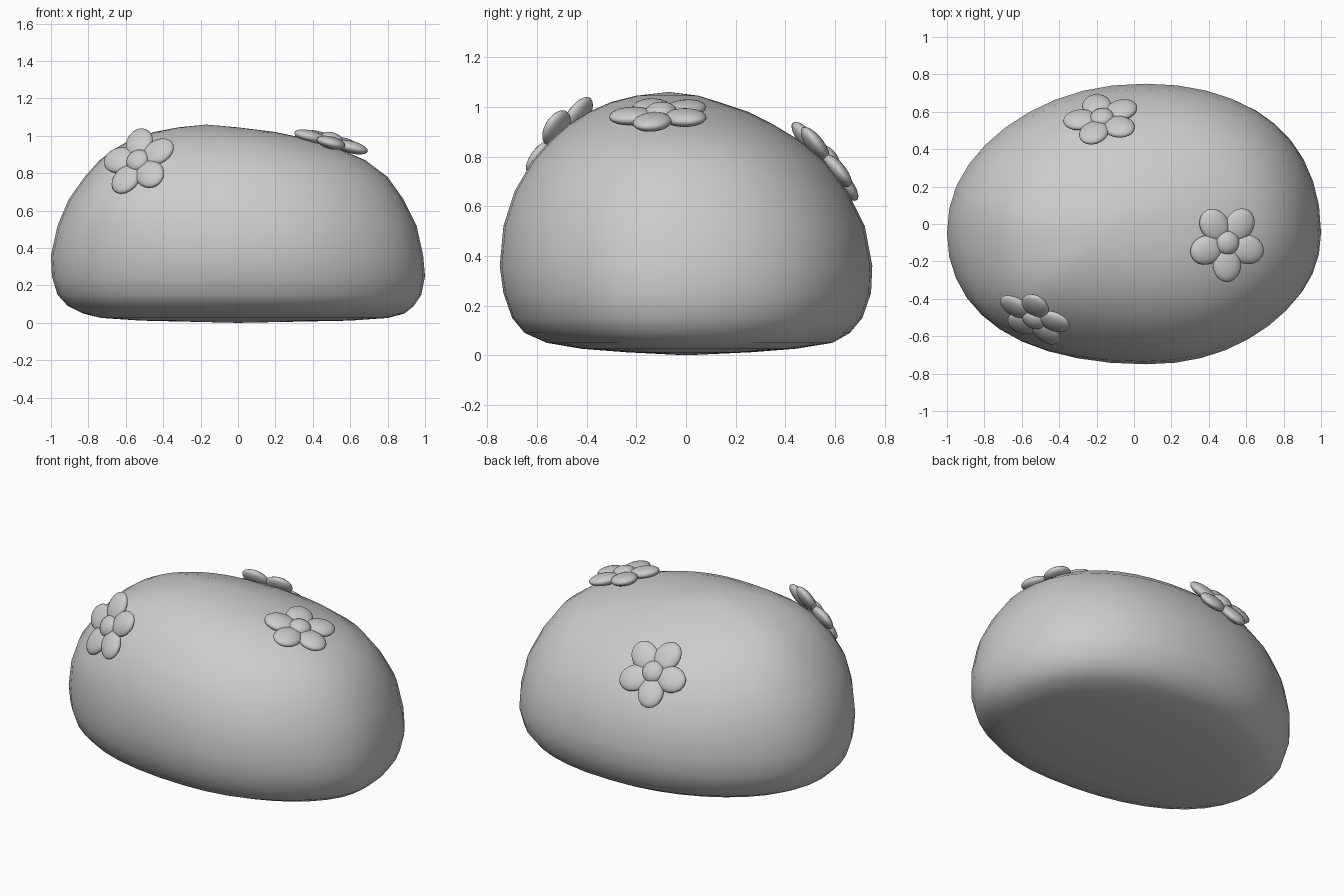
import bpy
import bmesh
import math
from mathutils import Matrix, Vector
from mathutils.bvhtree import BVHTree

cube = bpy.data.objects.get("Cube")
if cube:
    bpy.data.objects.remove(cube, do_unlink=True)

stone_grey = bpy.data.materials.new("stone_grey")
stone_grey.use_nodes = True
colour = (0.6, 0.6, 0.6, 1)
stone_grey.diffuse_color = colour
stone_grey.node_tree.nodes["Principled BSDF"].inputs["Base Color"].default_value = colour


def finish(bm, name):
    """Turn a bmesh into a smooth shaded object."""
    bmesh.ops.recalc_face_normals(bm, faces=bm.faces)
    for face in bm.faces:
        face.smooth = True
    mesh = bpy.data.meshes.new(name)
    bm.to_mesh(mesh)
    bm.free()
    mesh.materials.append(stone_grey)
    obj = bpy.data.objects.new(name, mesh)
    bpy.context.collection.objects.link(obj)
    return obj


# Stone: stacked rounded outlines, each as height, x range, y range
OUTLINES = [
    (0.012, -0.52, 0.6, -0.24, 0.26),
    (0.026, -0.73, 0.8, -0.42, 0.44),
    (0.05, -0.83, 0.89, -0.56, 0.59),
    (0.09, -0.91, 0.94, -0.65, 0.66),
    (0.15, -0.965, 0.98, -0.7, 0.71),
    (0.25, -0.995, 1.0, -0.735, 0.745),
    (0.36, -1.0, 0.99, -0.75, 0.75),
    (0.52, -0.965, 0.955, -0.735, 0.72),
    (0.66, -0.905, 0.885, -0.69, 0.65),
    (0.78, -0.82, 0.8, -0.62, 0.56),
    (0.87, -0.74, 0.68, -0.54, 0.45),
    (0.93, -0.66, 0.54, -0.47, 0.35),
    (0.98, -0.57, 0.39, -0.39, 0.25),
    (1.02, -0.45, 0.2, -0.3, 0.13),
    (1.045, -0.32, 0.0, -0.2, 0.05),
]
SEGMENTS = 40


def outline_point(angle, rise, x0, x1, y0, y1):
    """Point on a lopsided superellipse whose four quarters share a centre."""
    c, s = math.cos(angle), math.sin(angle)
    skew = math.sin(2 * angle)
    # The front right shoulder grows squarer as it rises
    shoulder = max(0, skew) if s < 0 else 0
    power = 2 / (2.12 + 0.12 * skew + 0.8 * rise * shoulder)
    cx = (x0 + x1) / 2 + 0.07 * (1 - rise)
    cy = (y0 + y1) / 2 - 0.05 * (1 - rise)
    x = cx + ((x1 if c > 0 else x0) - cx) * abs(c) ** power
    y = cy + ((y1 if s > 0 else y0) - cy) * abs(s) ** power
    return x, y


def build_stone():
    bm = bmesh.new()
    rings = []
    for z, *limits in OUTLINES:
        rise = min(1, max(0, (z - 0.4) * 2))
        rings.append([
            bm.verts.new((*outline_point(math.tau * i / SEGMENTS, rise, *limits), z))
            for i in range(SEGMENTS)])
    for low, high in zip(rings, rings[1:]):
        for i in range(SEGMENTS):
            j = (i + 1) % SEGMENTS
            bm.faces.new((low[i], low[j], high[j], high[i]))
    # Close the crown and the underside with fans
    for ring, tip in ((rings[0], (0, 0, 0)), (rings[-1], (-0.17, -0.07, 1.06))):
        pole = bm.verts.new(tip)
        for i in range(SEGMENTS):
            bm.faces.new((ring[i], ring[(i + 1) % SEGMENTS], pole))
    bmesh.ops.recalc_face_normals(bm, faces=bm.faces)
    tree = BVHTree.FromBMesh(bm)
    return finish(bm, "stone"), tree


stone, stone_surface = build_stone()


def add_blob(bm, matrix, radii):
    bmesh.ops.create_uvsphere(bm, u_segments=24, v_segments=12, radius=1,
                              matrix=matrix @ Matrix.Diagonal((*radii, 1)))


def build_flower(name, near, normal, turn, lift):
    """Five flat oval petals round a button, seated on the stone."""
    n = Vector(normal).normalized()
    hit = stone_surface.ray_cast(Vector(near) + n, -n)[0] or Vector(near)
    side = Vector((1, 0, 0))
    side = (side - n * side.dot(n)).normalized()
    frame = Matrix((side, n.cross(side), n)).transposed().to_4x4()
    seat = Matrix.Translation(hit + n * lift) @ frame
    bm = bmesh.new()
    for k in range(5):
        spin = Matrix.Rotation(math.radians(turn + 72 * k), 4, "Z")
        add_blob(bm, seat @ spin @ Matrix.Translation((0.118, 0, 0)),
                 (0.092, 0.078, 0.033))
    add_blob(bm, seat @ Matrix.Translation((0, 0, 0.012)), (0.064, 0.064, 0.038))
    return finish(bm, name)


# Flowers on the crown, the front right shoulder and the back
build_flower("crown_flower", (0.495, -0.1, 0.96), (0.25, -0.05, 0.97), 54, 0.025)
build_flower("front_flower", (-0.53, -0.5, 0.86), (-0.4, -0.76, 0.52), 88, 0.018)
build_flower("back_flower", (-0.17, 0.56, 0.785), (-0.1, 0.77, 0.63), 104, 0.015)
